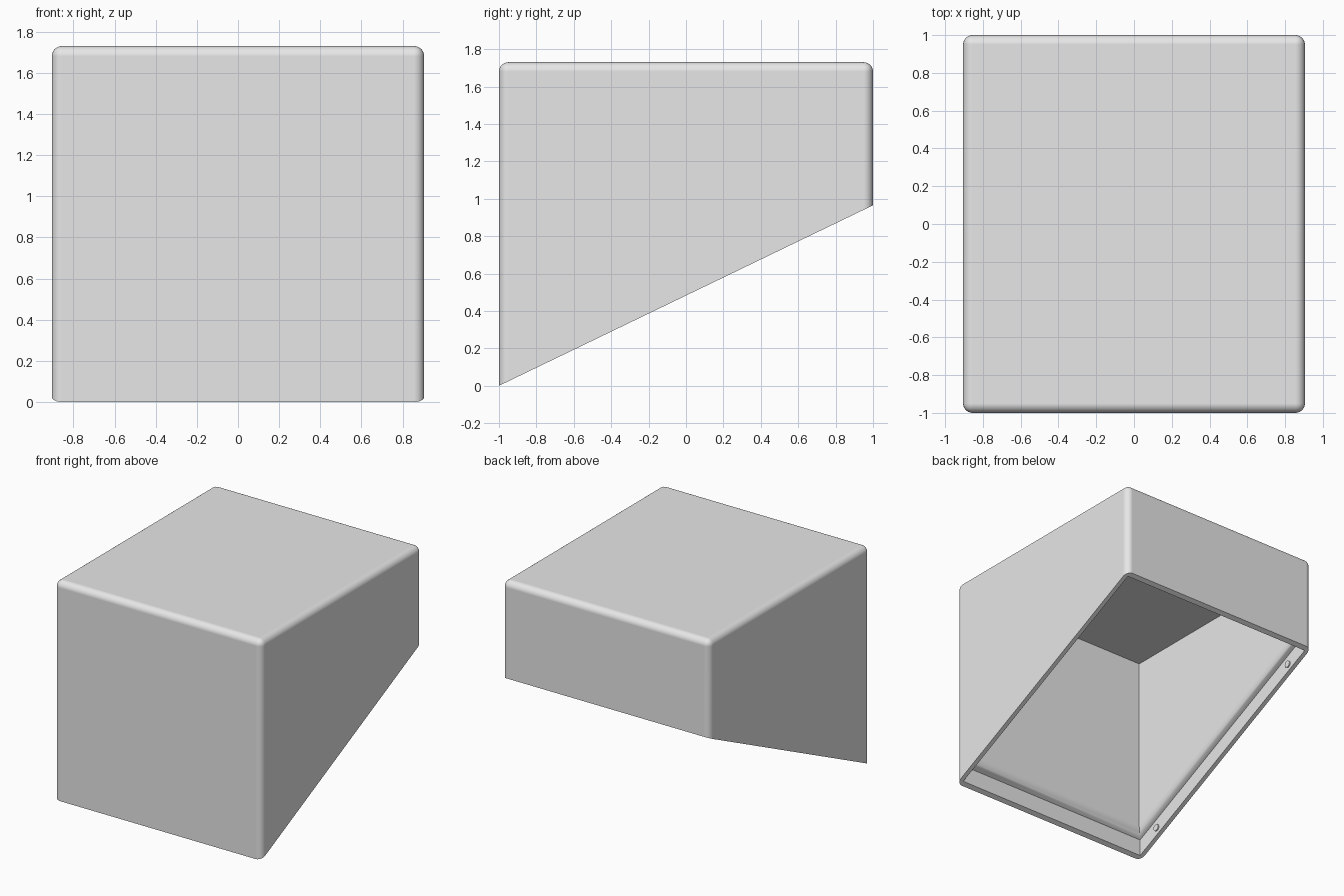
import bpy, bmesh, math
from mathutils import Matrix, Vector

if "Cube" in bpy.data.objects:
    bpy.data.objects.remove(bpy.data.objects["Cube"], do_unlink=True)

HALF_X, HALF_Y, TOP, BACK_Z = 0.905, 1.0, 1.73, 0.965
RIM, WALL, REBATE = 0.035, 0.09, 0.135
ROUND = 0.05

grey = bpy.data.materials.new("plain_grey")
grey.use_nodes = True
grey.diffuse_color = (0.8, 0.8, 0.8, 1)
grey.node_tree.nodes["Principled BSDF"].inputs["Base Color"].default_value = (0.8, 0.8, 0.8, 1)


def slope(y):
    return BACK_Z * (y + HALF_Y) / (2 * HALF_Y)


def finish(bm, name):
    bmesh.ops.recalc_face_normals(bm, faces=bm.faces[:])
    mesh = bpy.data.meshes.new(name)
    bm.to_mesh(mesh)
    bm.free()
    obj = bpy.data.objects.new(name, mesh)
    bpy.context.collection.objects.link(obj)
    mesh.materials.append(grey)
    bpy.ops.object.select_all(action="DESELECT")
    obj.select_set(True)
    bpy.context.view_layer.objects.active = obj
    bpy.ops.object.shade_smooth_by_angle(angle=math.radians(32))
    normals = obj.modifiers.new("flat_panels", "WEIGHTED_NORMAL")
    normals.keep_sharp = True
    return obj


# Outer shell: rounded box cut open along the slope
bm = bmesh.new()
bmesh.ops.create_cube(bm, size=1)
for v in bm.verts:
    v.co = Vector((v.co.x * 2 * HALF_X, v.co.y * 2 * HALF_Y, TOP / 2 + v.co.z * (TOP + 1)))
    v.co.z = TOP if v.co.z > 0 else -1
bmesh.ops.bevel(bm, geom=bm.edges[:], offset=ROUND, segments=6, profile=0.5, affect="EDGES")
bmesh.ops.bisect_plane(bm, geom=bm.verts[:] + bm.edges[:] + bm.faces[:],
                       plane_co=(0, -HALF_Y, 0), plane_no=(0, -BACK_Z, 2 * HALF_Y),
                       clear_inner=True)
rim_edges = [e for e in bm.edges if e.is_boundary]


# Inner lining: rebate, rounded shoulder, walls and ceiling
def ring(inset, height=0, flat_z=None):
    verts = []
    for sx, sy in ((-1, -1), (1, -1), (1, 1), (-1, 1)):
        y = sy * (HALF_Y - inset)
        z = slope(y) + height if flat_z is None else flat_z
        verts.append(bm.verts.new((sx * (HALF_X - inset), y, z)))
    return verts


rings = [ring(RIM)]
radius = WALL - RIM
for i in range(7):
    a = math.pi / 2 * i / 6
    rings.append(ring(RIM + radius * math.sin(a), REBATE + radius * (1 - math.cos(a))))
rings.append(ring(WALL, flat_z=TOP - WALL))
for low, high in zip(rings, rings[1:]):
    for i in range(4):
        j = (i + 1) % 4
        bm.faces.new((low[i], low[j], high[j], high[i]))
bm.faces.new(rings[-1])

# Sloping rim joining shell and lining
rim_edges += [bm.edges.get((rings[0][i], rings[0][(i + 1) % 4])) for i in range(4)]
bmesh.ops.triangle_fill(bm, edges=rim_edges, use_beauty=True)
finish(bm, "hollow_housing")

# Small round studs in the rebate on both sides
bm = bmesh.new()
for side in (-1, 1):
    for y in (-0.77, 0.77):
        place = Matrix.Translation((side * (HALF_X - RIM), y, slope(y) + 0.06))
        bmesh.ops.create_cone(bm, cap_ends=True, segments=20, radius1=0.027, radius2=0.027,
                              depth=0.02, matrix=place @ Matrix.Rotation(math.pi / 2, 4, "Y"))
finish(bm, "rebate_studs")
